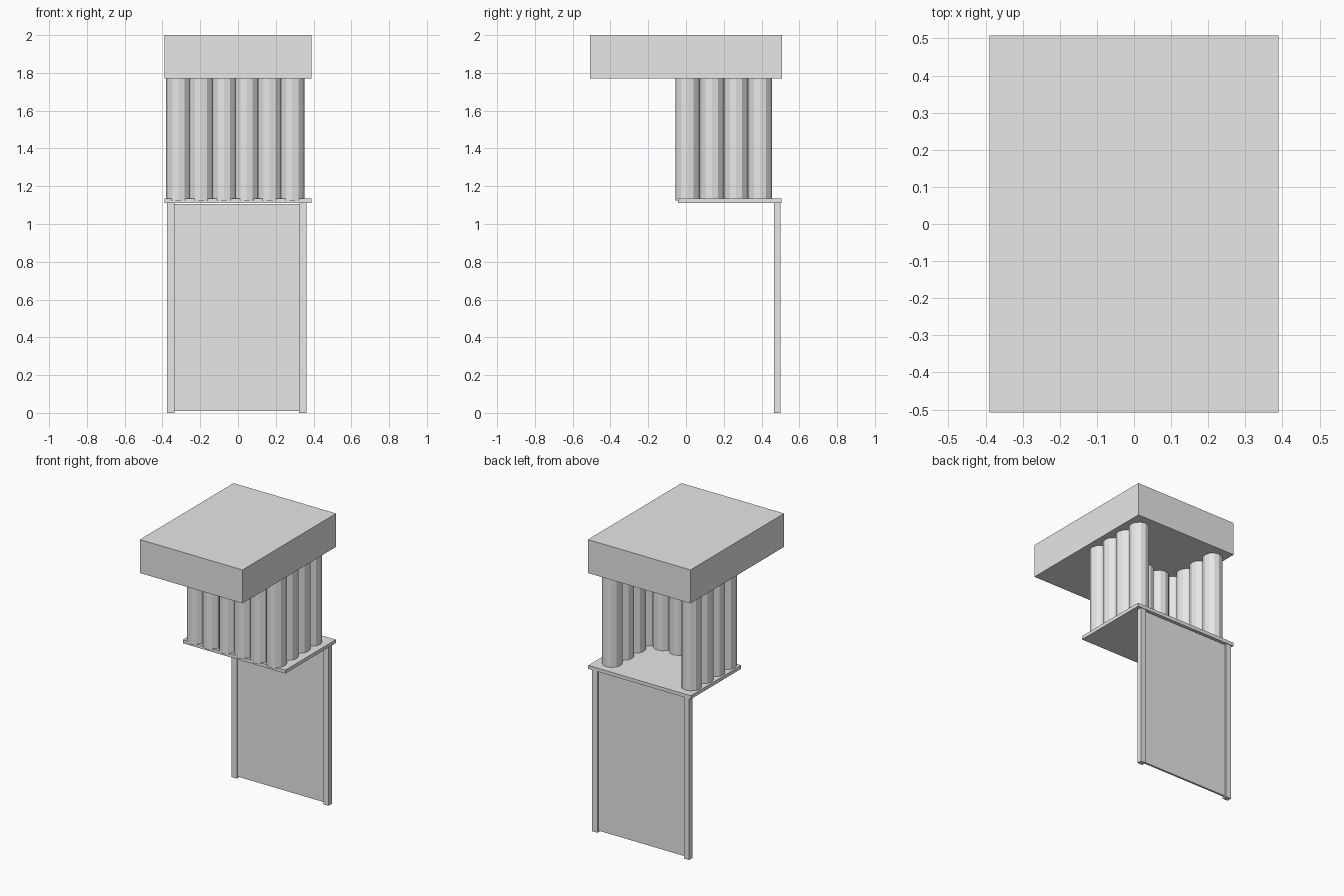
import bpy, bmesh, math
from mathutils import Matrix

if "Cube" in bpy.data.objects:
    bpy.data.objects.remove(bpy.data.objects["Cube"])

grey = bpy.data.materials.new("light grey")
grey.diffuse_color = (0.8, 0.8, 0.8, 1)
grey.use_nodes = True
grey.node_tree.nodes["Principled BSDF"].inputs["Base Color"].default_value = grey.diffuse_color


def finish(name, bm):
    mesh = bpy.data.meshes.new(name)
    bm.to_mesh(mesh)
    bm.free()
    mesh.materials.append(grey)
    obj = bpy.data.objects.new(name, mesh)
    bpy.context.collection.objects.link(obj)
    return obj


def box(name, x, y, z):
    """Box from (min, max) ranges on each axis."""
    bm = bmesh.new()
    centre = [(a + b) / 2 for a, b in (x, y, z)]
    size = [b - a for a, b in (x, y, z)]
    m = Matrix.Translation(centre) @ Matrix.Diagonal((*size, 1))
    bmesh.ops.create_cube(bm, size=1, matrix=m)
    return finish(name, bm)


def column(name, x, y, z0=1.125, z1=1.77, r=0.064):
    bm = bmesh.new()
    bmesh.ops.create_cone(bm, cap_ends=True, segments=12, radius1=r, radius2=r,
                          depth=z1 - z0,
                          matrix=Matrix.Translation((x, y, (z0 + z1) / 2))
                          @ Matrix.Rotation(math.pi / 2, 4, 'Z'))
    return finish(name, bm)


# Thick overhanging top block and thin shelf under the columns
box("top_block", (-0.39, 0.39), (-0.508, 0.508), (1.77, 2.0))
box("shelf", (-0.39, 0.39), (-0.043, 0.505), (1.11, 1.134))

# U-shaped arrangement of columns, open at the back
x0, dx, y0, dy = -0.316, 0.1206, 0.009, 0.1275
for i in range(6):
    column(f"front_column_{i + 1}", x0 + i * dx, y0)
for j in range(1, 4):
    column(f"left_column_{j}", x0, y0 + j * dy)
    column(f"right_column_{j}", x0 + 5 * dx, y0 + j * dy)

# Back support: two posts with a recessed panel between
box("left_post", (-0.375, -0.335), (0.466, 0.501), (0, 1.11))
box("right_post", (0.323, 0.363), (0.466, 0.501), (0, 1.11))
box("back_panel", (-0.335, 0.323), (0.475, 0.489), (0.01, 1.105))
